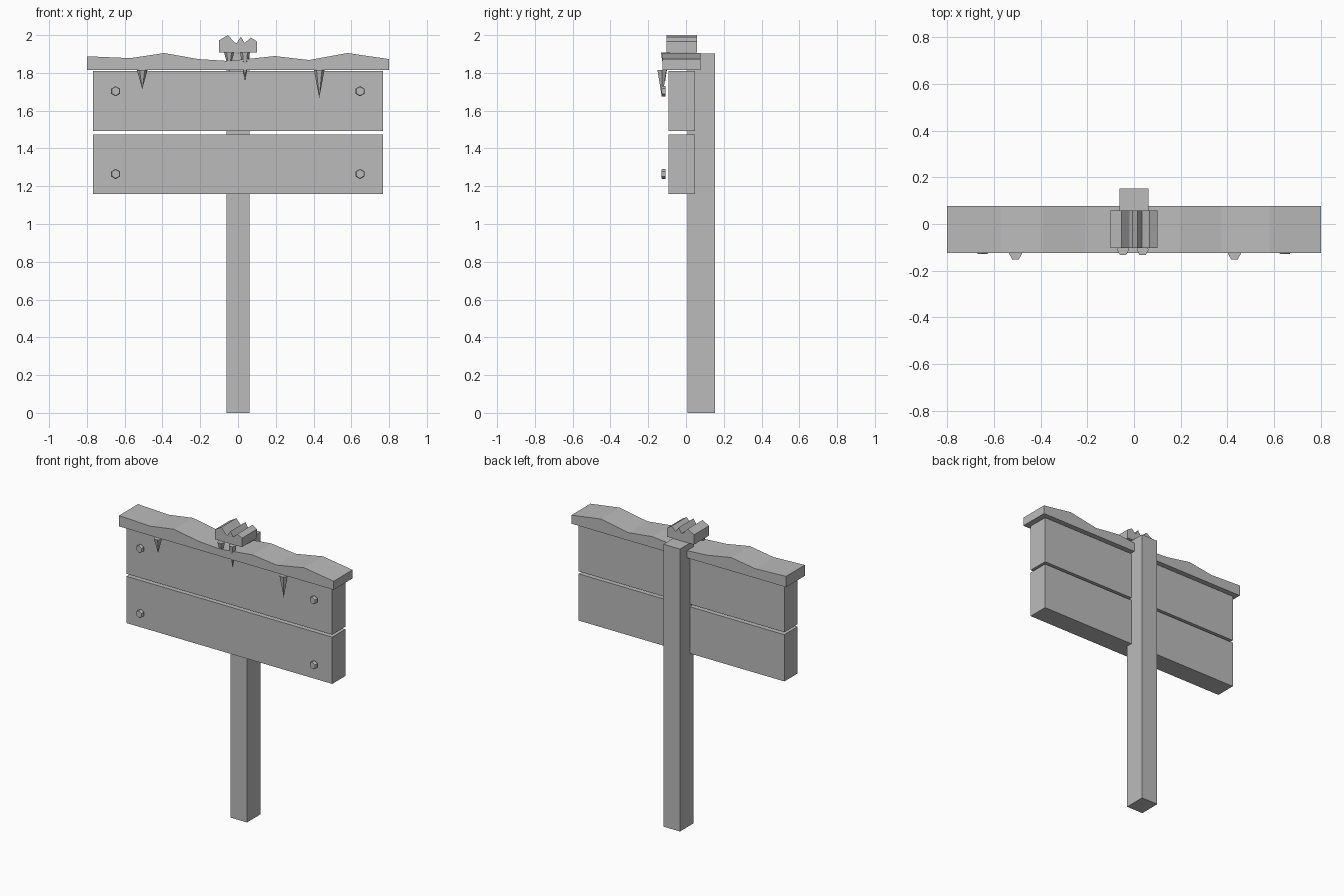
import bpy, bmesh, math
from mathutils import Vector

if "Cube" in bpy.data.objects:
    bpy.data.objects.remove(bpy.data.objects["Cube"])

grey = bpy.data.materials.new("plain_grey")
grey.diffuse_color = (0.5, 0.5, 0.5, 1)
grey.use_nodes = True
grey.node_tree.nodes["Principled BSDF"].inputs["Base Color"].default_value = grey.diffuse_color


def finish(name, bm):
    bmesh.ops.recalc_face_normals(bm, faces=bm.faces)
    mesh = bpy.data.meshes.new(name)
    bm.to_mesh(mesh)
    bm.free()
    mesh.materials.append(grey)
    obj = bpy.data.objects.new(name, mesh)
    bpy.context.collection.objects.link(obj)
    return obj


def extrude_profile(name, points, y0, y1):
    """Extrude an (x, z) outline from y0 to y1."""
    bm = bmesh.new()
    front = bm.faces.new([bm.verts.new((x, y0, z)) for x, z in points])
    out = bmesh.ops.extrude_face_region(bm, geom=[front])
    verts = [g for g in out["geom"] if isinstance(g, bmesh.types.BMVert)]
    bmesh.ops.translate(bm, verts=verts, vec=(0, y1 - y0, 0))
    return finish(name, bm)


def box(name, x, y0, y1, z0, z1):
    return extrude_profile(name, [(-x, z0), (x, z0), (x, z1), (-x, z1)], y0, y1)


def icicle(name, x, y, top, tip, r):
    """Six-sided spike hanging down."""
    bm = bmesh.new()
    ring = [bm.verts.new((x + r * math.cos(i * math.pi / 3),
                          y + r * math.sin(i * math.pi / 3), top)) for i in range(6)]
    end = bm.verts.new((x, y, tip))
    bm.faces.new(ring)
    for i in range(6):
        bm.faces.new((ring[i], ring[(i + 1) % 6], end))
    return finish(name, bm)


def bolt(name, x, z):
    """Hexagonal bolt head with a slightly narrower front."""
    bm = bmesh.new()
    rings = []
    for y, r in ((-0.109, 0.027), (-0.124, 0.027), (-0.129, 0.023)):
        rings.append([bm.verts.new((x + r * math.sin(i * math.pi / 3), y,
                                    z + r * math.cos(i * math.pi / 3))) for i in range(6)])
    for a, b in zip(rings, rings[1:]):
        for i in range(6):
            j = (i + 1) % 6
            bm.faces.new((a[i], a[j], b[j], b[i]))
    bm.faces.new(rings[0])
    bm.faces.new(rings[-1])
    return finish(name, bm)


# Post and the two sign boards
box("post", 0.062, 0.007, 0.1525, 0, 1.903)
box("lower_board", 0.767, -0.092, 0.048, 1.16, 1.475)
box("upper_board", 0.767, -0.092, 0.048, 1.492, 1.81)

# Wavy snow layer along the top of the boards
extrude_profile("snow_ledge", [
    (-0.8, 1.815), (0.8, 1.815), (0.8, 1.873), (0.58, 1.905), (0.375, 1.868),
    (0.195, 1.889), (-0.05, 1.863), (-0.21, 1.873), (-0.39, 1.905),
    (-0.57, 1.878), (-0.8, 1.888)], -0.124, 0.077)

# Jagged snow cap over the post
extrude_profile("snow_cap", [
    (-0.1, 1.907), (0.1, 1.907), (0.1, 1.967), (0.067, 1.987), (0.035, 1.957),
    (0.015, 1.992), (-0.007, 1.957), (-0.02, 1.963), (-0.053, 2.0),
    (-0.1, 1.973)], -0.102, 0.058)

# Icicles: large ones under the ledge, small ones under the cap
icicle("ledge_icicle_left", -0.507, -0.127, 1.815, 1.714, 0.028)
icicle("ledge_icicle_right", 0.43, -0.127, 1.815, 1.667, 0.028)
icicle("cap_icicle_left", -0.047, -0.11, 1.907, 1.805, 0.026)
icicle("cap_icicle_right", 0.037, -0.11, 1.907, 1.757, 0.026)

# Bolt heads near the board ends
for side, x in (("left", -0.648), ("right", 0.646)):
    bolt("lower_bolt_" + side, x, 1.265)
    bolt("upper_bolt_" + side, x, 1.703)
